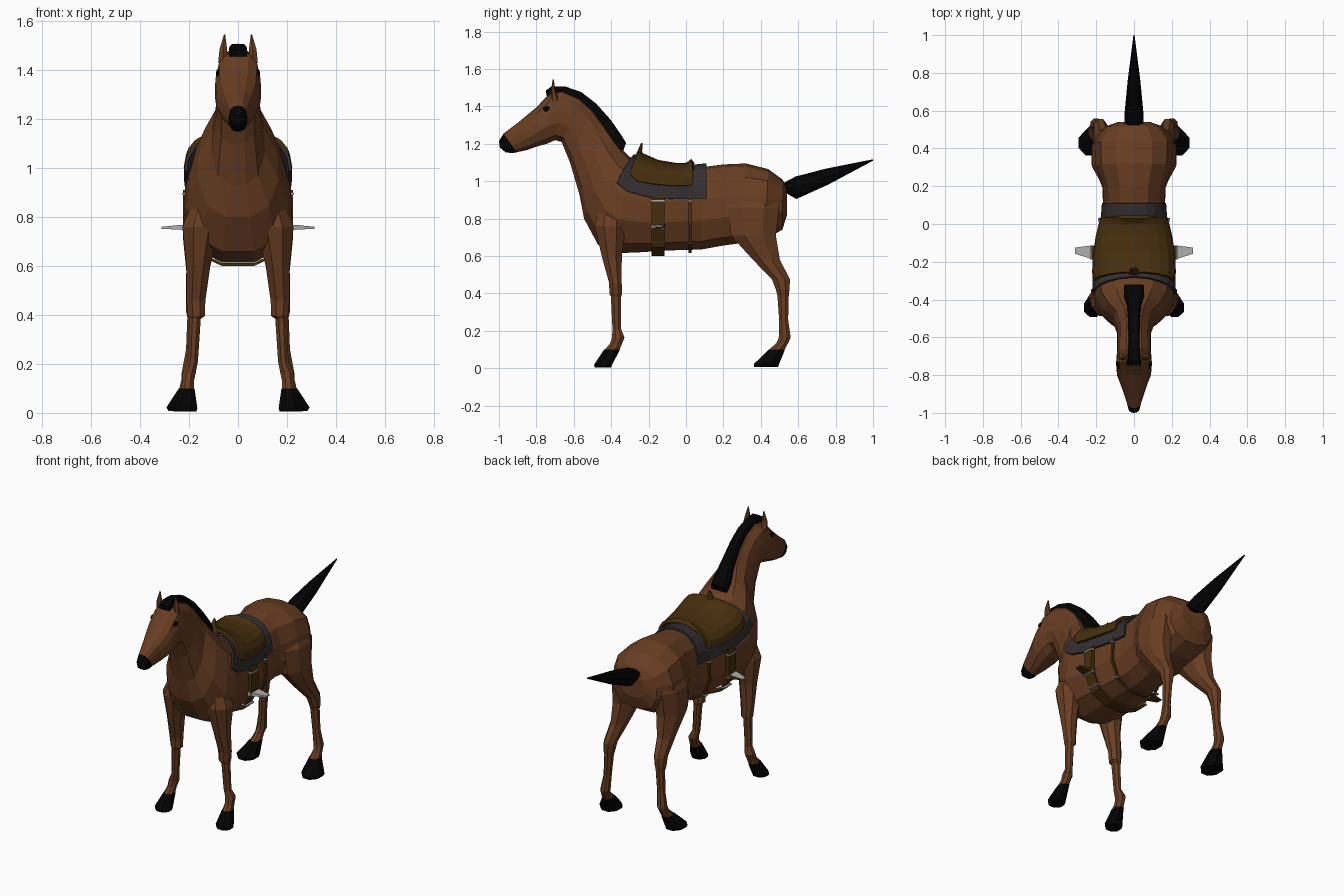
import bpy, bmesh, math
from mathutils import Vector


def material(name, rgb):
    m = bpy.data.materials.new(name)
    m.diffuse_color = (*rgb, 1)
    return m


COAT = material("brown_coat", (.138, .047, .016))
BLACK = material("black_hair", (.001, .001, .0013))
LEATHER = material("saddle_leather", (.062, .027, .004))
BLANKET = material("grey_blanket", (.034, .027, .03))
METAL = material("light_metal", (.42, .42, .42))


def make(name, rings, mats, closed=True, caps=True, mirror=False, thick=0):
    """Skin a list of point rings with faces."""
    bm = bmesh.new()
    rows = [[bm.verts.new(p) for p in r] for r in rings]
    n = len(rows[0])
    for a, b in zip(rows, rows[1:]):
        for i in range(n if closed else n - 1):
            j = (i + 1) % n
            bm.faces.new((a[i], a[j], b[j], b[i]))
    if caps and closed:
        bm.faces.new(rows[0])
        bm.faces.new(rows[-1])
    bmesh.ops.recalc_face_normals(bm, faces=bm.faces)
    me = bpy.data.meshes.new(name)
    bm.to_mesh(me)
    bm.free()
    ob = bpy.data.objects.new(name, me)
    bpy.context.collection.objects.link(ob)
    for m in mats:
        me.materials.append(m)
    if thick:
        s = ob.modifiers.new("thickness", 'SOLIDIFY')
        s.thickness = thick
        s.offset = 0
    if mirror:
        ob.modifiers.new("mirror", 'MIRROR')
    return ob


# Half cross-section of the trunk: width factor, depth factor
HALF = [(0, 0), (.45, .03), (.82, .17), (.97, .4), (1, .65), (.75, .9), (.3, 1)]
SECTION = HALF + [(-x, t) for x, t in reversed(HALF[1:])]
ROUND = [(math.sin(a), .5 - .5 * math.cos(a)) for a in [i * math.pi / 4 for i in range(8)]]
BLOCK = [(0, 0), (.8, .04), (1, .3), (1, 1), (-1, 1), (-1, .3), (-.8, .04)]


def section(top_y, top_z, bot_y, bot_z, w, shape=SECTION):
    return [(w * x, top_y + (bot_y - top_y) * t, top_z + (bot_z - top_z) * t) for x, t in shape]


def oval(x, y, z, rx, ry, n=8):
    return [(x + rx * math.cos(a), y + ry * math.sin(a), z)
            for a in [(i + .5) * 2 * math.pi / n for i in range(n)]]


# Trunk, neck and head in one skin, with a black muzzle
trunk = [(.54, .96, .54, .82, .085), (.515, 1.01, .515, .74, .155), (.44, 1.065, .42, .69, .215),
         (.32, 1.095, .30, .67, .21), (.2, 1.09, .19, .655, .168), (.08, 1.075, .08, .635, .163),
         (-.1, 1.06, -.1, .63, .195), (-.22, 1.08, -.25, .62, .21), (-.3, 1.13, -.38, .615, .222),
         (-.34, 1.17, -.47, .66, .207), (-.39, 1.235, -.545, .8, .165), (-.44, 1.305, -.57, .93, .11),
         (-.5, 1.385, -.62, 1.1, .09), (-.57, 1.445, -.665, 1.21, .089),
         (-.66, 1.485, -.7, 1.22, .091), (-.725, 1.475, -.745, 1.2, .095),
         (-.8, 1.395, -.8, 1.185, .09), (-.89, 1.32, -.85, 1.167, .064),
         (-.975, 1.255, -.905, 1.155, .039), (-1, 1.215, -.93, 1.15, .033),
         (-.995, 1.18, -.965, 1.155, .023)]
body = make("body", [section(*r) for r in trunk], [COAT, BLACK])
for f in body.data.polygons:
    if f.center.y < -.907 - .7 * (f.center.z - 1.155) and f.center.z < 1.3:
        f.material_index = 1

# Legs and hooves
hind = [(.12, .36, 1.0, .04, .07), (.146, .36, .86, .082, .15), (.155, .36, .71, .075, .13),
        (.165, .43, .58, .05, .078), (.178, .508, .475, .038, .052), (.182, .517, .42, .034, .039),
        (.182, .519, .39, .027, .033), (.19, .522, .26, .024, .026), (.202, .528, .165, .03, .034),
        (.207, .515, .135, .026, .034), (.21, .485, .1, .032, .045)]
fore = [(.13, -.40, .92, .035, .05), (.15, -.405, .76, .083, .09), (.162, -.397, .6, .053, .058),
        (.172, -.378, .46, .042, .037), (.17, -.375, .395, .037, .036), (.176, -.374, .385, .026, .03),
        (.185, -.37, .21, .023, .025), (.2, -.362, .165, .03, .036), (.204, -.375, .13, .026, .035),
        (.207, -.395, .1, .03, .043)]
make("hind_legs", [oval(*r) for r in hind], [COAT], mirror=True)
make("front_legs", [oval(*r) for r in fore], [COAT], mirror=True)
make("hind_hooves", [oval(.21, .485, .1, .034, .048), oval(.23, .43, .022, .068, .073),
                     oval(.228, .428, .008, .06, .07)], [BLACK], mirror=True)
make("front_hooves", [oval(.207, -.395, .1, .032, .046), oval(.216, -.443, .02, .054, .052),
                      oval(.216, -.445, .005, .05, .048)], [BLACK], mirror=True)

# Tail and mane
tail = [(.52, .99, .53, .94, .05), (.585, 1.025, .59, .905, .05),
        (.75, 1.068, .76, .982, .034), (.998, 1.117, 1, 1.11, .003)]
make("tail", [section(*r, ROUND) for r in tail], [BLACK])
mane = [(-.32, 1.205, -.335, 1.165, .052), (-.345, 1.245, -.39, 1.19, .054),
        (-.4, 1.325, -.44, 1.27, .038), (-.48, 1.415, -.52, 1.36, .032),
        (-.56, 1.477, -.59, 1.42, .03), (-.65, 1.508, -.665, 1.45, .03),
        (-.72, 1.506, -.72, 1.46, .036), (-.75, 1.485, -.745, 1.455, .036)]
make("mane", [section(*r, BLOCK) for r in mane], [BLACK])

# Ears and eyes
make("ears", [oval(.062, -.7, 1.43, .022, .022, 6), oval(.06, -.71, 1.485, .018, .012, 6),
              oval(.055, -.71, 1.545, .003, .003, 6)], [COAT], mirror=True)
make("eyes", [[(x, -.745 + r * math.cos(a), 1.387 + .75 * r * math.sin(a))
               for a in [i * math.pi / 4 for i in range(8)]]
              for x, r in ((.065, .021), (.086, .02), (.089, .01))], [BLACK], mirror=True)


# Draped blanket and saddle: top y, top z, edge y, edge z, half width
def drape(top_y, top_z, edge_y, edge_z, w, n=10):
    row = []
    for i in range(n + 1):
        s = 2 * i / n - 1
        a = s * math.pi / 2
        x = w * math.copysign(abs(math.sin(a)) ** .85, a)
        c = max(math.cos(a), 0) ** .85
        row.append((x, top_y + (edge_y - top_y) * abs(s) ** 1.5, edge_z + (top_z - edge_z) * c))
    return row


blanket = [(-.28, 1.14, -.37, .99, .214), (-.24, 1.11, -.31, .945, .214), (-.16, 1.085, -.2, .915, .21),
           (-.06, 1.08, -.06, .905, .192), (.04, 1.083, .04, .905, .169), (.11, 1.09, .11, .905, .164)]
make("saddle_blanket", [drape(*r) for r in blanket], [BLANKET], closed=False, thick=.012)
saddle = [(-.255, 1.15, -.3, 1.035, .203), (-.23, 1.14, -.26, 1.0, .213), (-.15, 1.105, -.18, .985, .21),
          (-.06, 1.09, -.07, .975, .195), (0, 1.09, 0, .975, .178), (.035, 1.105, .035, .98, .166)]
make("saddle_seat", [drape(*r) for r in saddle], [LEATHER], closed=False, thick=.018)
make("pommel", [oval(0, -.252, 1.12, .04, .03), oval(0, -.247, 1.16, .022, .014),
                oval(0, -.237, 1.205, .006, .004)], [LEATHER])
make("cantle", [drape(y, z, y, 1.03, .115) for y, z in ((.005, 1.095), (.028, 1.115), (.04, 1.095))],
     [LEATHER], closed=False, thick=.01)


# Girth straps hugging the belly
def belly_strap(name, y0, y1, w, bottom):
    shape = [(.94, .3)] + HALF[3:]
    shape += [(-x, t) for x, t in reversed(shape)]
    make(name, [section(y, 1.06, y, bottom, w, shape) for y in (y0, y1)],
         [LEATHER], closed=False, thick=.012)


belly_strap("front_girth", -.185, -.115, .216, .606)
belly_strap("rear_girth", .014, .03, .184, .622)


def box(name, center, size, mat):
    c, s = Vector(center), Vector(size) / 2
    make(name, [[c + Vector((s.x * i, s.y * j, s.z * k)) for i, j in ((-1, -1), (1, -1), (1, 1), (-1, 1))]
                for k in (-1, 1)], [mat], mirror=True)


# Stirrup leathers and thin metal buckles
box("stirrup_leather", (.214, -.15, .83), (.022, .07, .16), LEATHER)
for z, x in ((.895, .217), (.748, .217), (.675, .182)):
    box("strap_buckle", (x, -.15, z), (.024, .074, .007), METAL)
for z, x in ((.895, .182), (.67, .152)):
    box("rear_buckle", (x, .022, z), (.018, .02, .007), METAL)

# Stirrup plates: metal above, leather below
stirrup = make("stirrups", [[(.2, -.187, lo), (.235, -.182, lo), (.312, -.158, hi), (.312, -.125, hi),
                             (.235, -.115, lo), (.2, -.113, lo)]
                            for lo, hi in ((.748, .752), (.768, .76))], [METAL, LEATHER], mirror=True)
for f in stirrup.data.polygons:
    if f.normal.z < -.5 or f.normal.y > .5:
        f.material_index = 1
